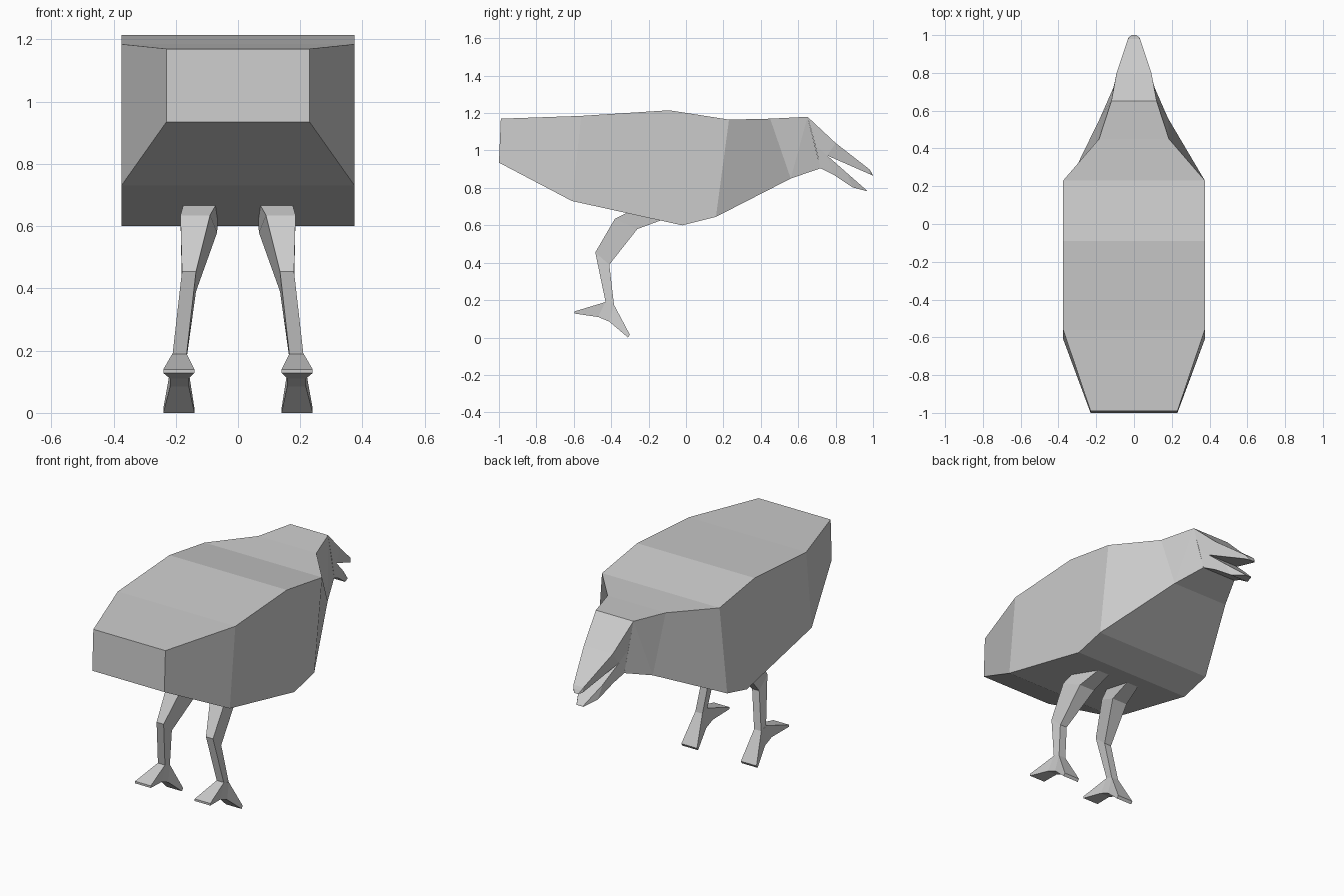
import bpy
import bmesh

cube = bpy.data.objects.get("Cube")
if cube:
    bpy.data.objects.remove(cube)

# One plain grey material
grey = bpy.data.materials.new("plain grey")
grey.use_nodes = True
colour = (0.6, 0.6, 0.6, 1)
grey.diffuse_color = colour
grey.node_tree.nodes["Principled BSDF"].inputs["Base Color"].default_value = colour


def loft(name, stations, side=1):
    """Skin four-cornered sections; each is two edges given as (y, z, x0, x1)."""
    bm = bmesh.new()
    rings = []
    for (ya, za, a0, a1), (yb, zb, b0, b1) in stations:
        corners = ((a0, ya, za), (a1, ya, za), (b1, yb, zb), (b0, yb, zb))
        rings.append([bm.verts.new((side * x, y, z)) for x, y, z in corners])
    for r, s in zip(rings, rings[1:]):
        for i in range(4):
            j = (i + 1) % 4
            bm.faces.new((r[i], r[j], s[j], s[i]))
    bm.faces.new(rings[0])
    bm.faces.new(rings[-1])
    bmesh.ops.remove_doubles(bm, verts=bm.verts, dist=0.0005)
    bmesh.ops.recalc_face_normals(bm, faces=bm.faces)
    mesh = bpy.data.meshes.new(name)
    bm.to_mesh(mesh)
    bm.free()
    mesh.materials.append(grey)
    obj = bpy.data.objects.new(name, mesh)
    bpy.context.collection.objects.link(obj)
    return obj


def wide(y, z, w, centre=0):
    """A section edge of half width w."""
    return (y, z, centre - w, centre + w)


# Body, from tail to face
crown, throat = wide(0.65, 1.18, 0.12), wide(0.56, 0.85, 0.18)
chin = wide(0.72, 0.905, 0.11)
loft("body", [
    (wide(-0.99, 1.17, 0.23), wide(-1.0, 0.935, 0.23)),
    (wide(-0.56, 1.185, 0.375), wide(-0.61, 0.73, 0.375)),
    (wide(-0.09, 1.215, 0.375), wide(-0.02, 0.6, 0.375)),
    (wide(0.23, 1.165, 0.375), wide(0.16, 0.645, 0.375)),
    (wide(0.45, 1.17, 0.185), throat),
    (crown, throat),
    (crown, chin),
])

# Open beak, both halves meeting at the mouth corner
mouth = wide(0.755, 0.973, 0.1)
inner = wide(0.69, 1.03, 0.115)
loft("upper_beak", [
    (crown, inner),
    (wide(0.8, 1.04, 0.092), mouth),
    (wide(0.98, 0.9, 0.032), wide(0.985, 0.872, 0.03)),
    (wide(0.99, 0.885, 0.025), wide(1.0, 0.865, 0.012)),
])
loft("lower_beak", [
    (inner, chin),
    (mouth, wide(0.79, 0.87, 0.09)),
    (wide(0.86, 0.88, 0.07), wide(0.89, 0.803, 0.06)),
    (wide(0.965, 0.788, 0.022), wide(0.968, 0.782, 0.022)),
])

# Legs and feet, mirrored
for side, label in ((1, "left"), (-1, "right")):
    loft(label + "_leg", [
        ((-0.31, 0.67, 0.07, 0.175), (-0.13, 0.628, 0.065, 0.14)),
        ((-0.38, 0.635, 0.09, 0.185), (-0.26, 0.58, 0.067, 0.165)),
        ((-0.485, 0.455, 0.135, 0.18), (-0.41, 0.39, 0.135, 0.18)),
        ((-0.43, 0.19, 0.165, 0.21), (-0.385, 0.175, 0.165, 0.21)),
    ], side)
    loft(label + "_foot", [
        (wide(-0.595, 0.14, 0.05, 0.19), wide(-0.595, 0.128, 0.05, 0.19)),
        (wide(-0.43, 0.19, 0.023, 0.188), wide(-0.47, 0.11, 0.03, 0.188)),
        (wide(-0.385, 0.175, 0.023, 0.188), wide(-0.41, 0.085, 0.03, 0.188)),
        (wide(-0.3, 0.015, 0.05, 0.19), wide(-0.31, 0, 0.05, 0.19)),
    ], side)
